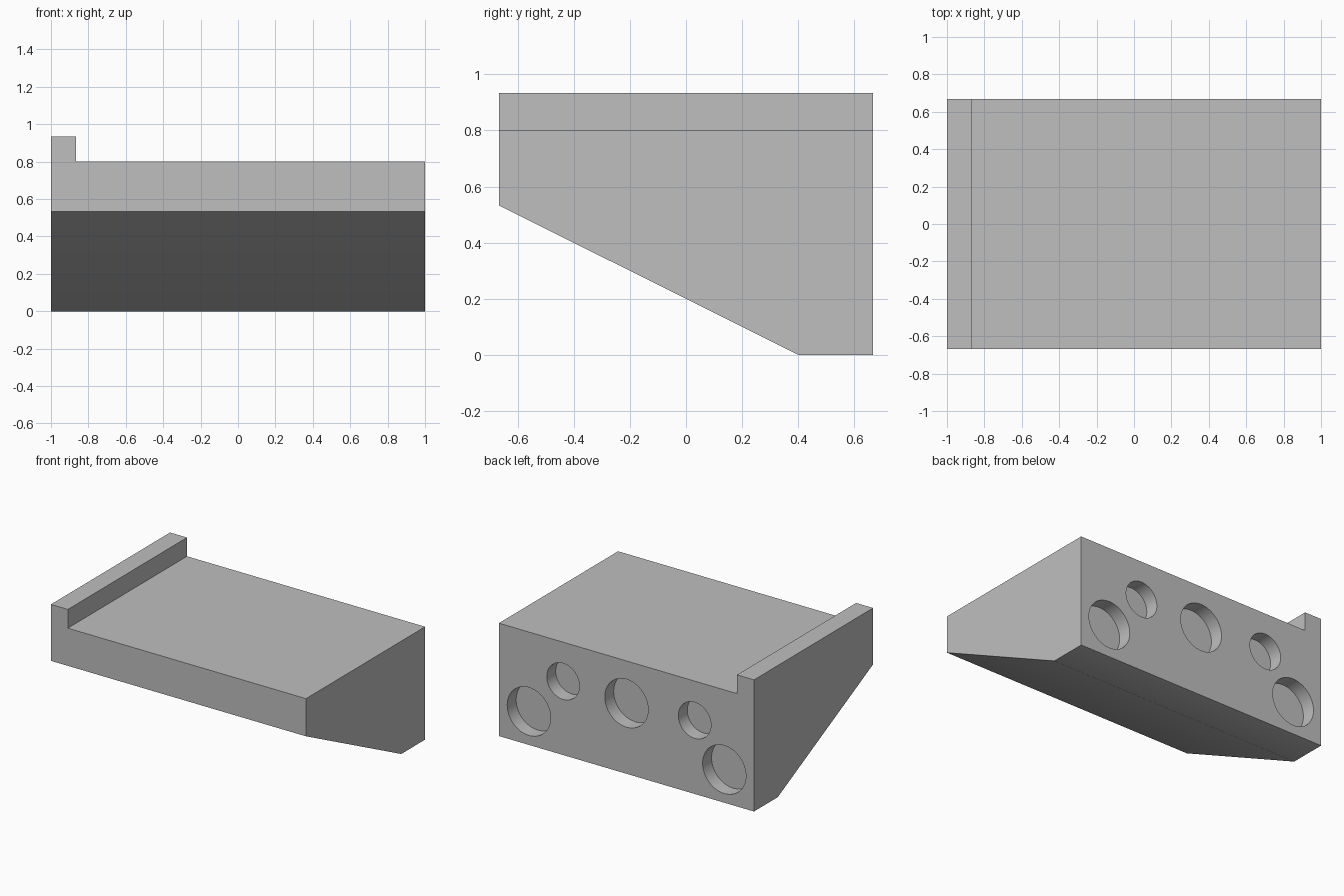
import bpy
import bmesh
import math

cube = bpy.data.objects.get("Cube")
if cube:
    bpy.data.objects.remove(cube, do_unlink=True)

grey = bpy.data.materials.new("plain grey")
grey.use_nodes = True
colour = (0.52, 0.52, 0.52, 1)
grey.diffuse_color = colour
grey.node_tree.nodes["Principled BSDF"].inputs["Base Color"].default_value = colour

HALF_DEPTH = 0.667
DECK = 0.8
LIP_EDGE = -0.867
LIP_HEIGHT = 0.133
HOLE_DEPTH = 0.1

# Wedge body: side profile (y, z) swept across x
profile = [(-HALF_DEPTH, 0.533), (0.4, 0), (HALF_DEPTH, 0),
           (HALF_DEPTH, DECK), (-HALF_DEPTH, DECK)]
bm = bmesh.new()
side = bm.faces.new([bm.verts.new((-1, y, z)) for y, z in profile])
swept = bmesh.ops.extrude_face_region(bm, geom=[side])["geom"]
bmesh.ops.translate(bm, vec=(2, 0, 0),
                    verts=[g for g in swept if isinstance(g, bmesh.types.BMVert)])

# Raised lip: split off the edge strip of the deck and pull it up
bmesh.ops.bisect_plane(bm, geom=bm.verts[:] + bm.edges[:] + bm.faces[:],
                       plane_co=(LIP_EDGE, 0, 0), plane_no=(1, 0, 0))
strip = [f for f in bm.faces
         if all(v.co.z > DECK - 0.001 and v.co.x < LIP_EDGE + 0.001 for v in f.verts)]
raised = bmesh.ops.extrude_face_region(bm, geom=strip)["geom"]
bmesh.ops.translate(bm, vec=(0, 0, LIP_HEIGHT),
                    verts=[g for g in raised if isinstance(g, bmesh.types.BMVert)])
bmesh.ops.delete(bm, geom=[f for f in strip if f.is_valid], context='FACES_ONLY')
bmesh.ops.recalc_face_normals(bm, faces=bm.faces[:])

mesh = bpy.data.meshes.new("wedge_body")
bm.to_mesh(mesh)
bm.free()
mesh.materials.append(grey)
body = bpy.data.objects.new("wedge_body", mesh)
bpy.context.collection.objects.link(body)


# Round blind holes in the back face
def cut_hole(x, z, radius):
    bpy.ops.mesh.primitive_cylinder_add(
        vertices=64, radius=radius, depth=2 * HOLE_DEPTH,
        location=(x, HALF_DEPTH, z), rotation=(math.pi / 2, 0, 0))
    cutter = bpy.context.object
    cutter.name = "hole_cutter"
    cutter.hide_render = True
    cutter.data.materials.append(grey)
    bpy.ops.object.select_all(action='DESELECT')
    body.select_set(True)
    bpy.context.view_layer.objects.active = body
    mod = body.modifiers.new("hole", 'BOOLEAN')
    mod.operation = 'DIFFERENCE'
    mod.solver = 'EXACT'
    mod.object = cutter
    bpy.ops.object.modifier_apply(modifier=mod.name)
    bpy.data.objects.remove(cutter, do_unlink=True)


LARGE, SMALL = 0.17, 0.128
for x, z, radius in [(0.765, 0.237, LARGE), (0.497, 0.522, SMALL), (0, 0.5, LARGE),
                     (-0.535, 0.522, SMALL), (-0.767, 0.235, LARGE)]:
    cut_hole(x, z, radius)

bpy.ops.object.shade_smooth_by_angle(angle=math.radians(30))
